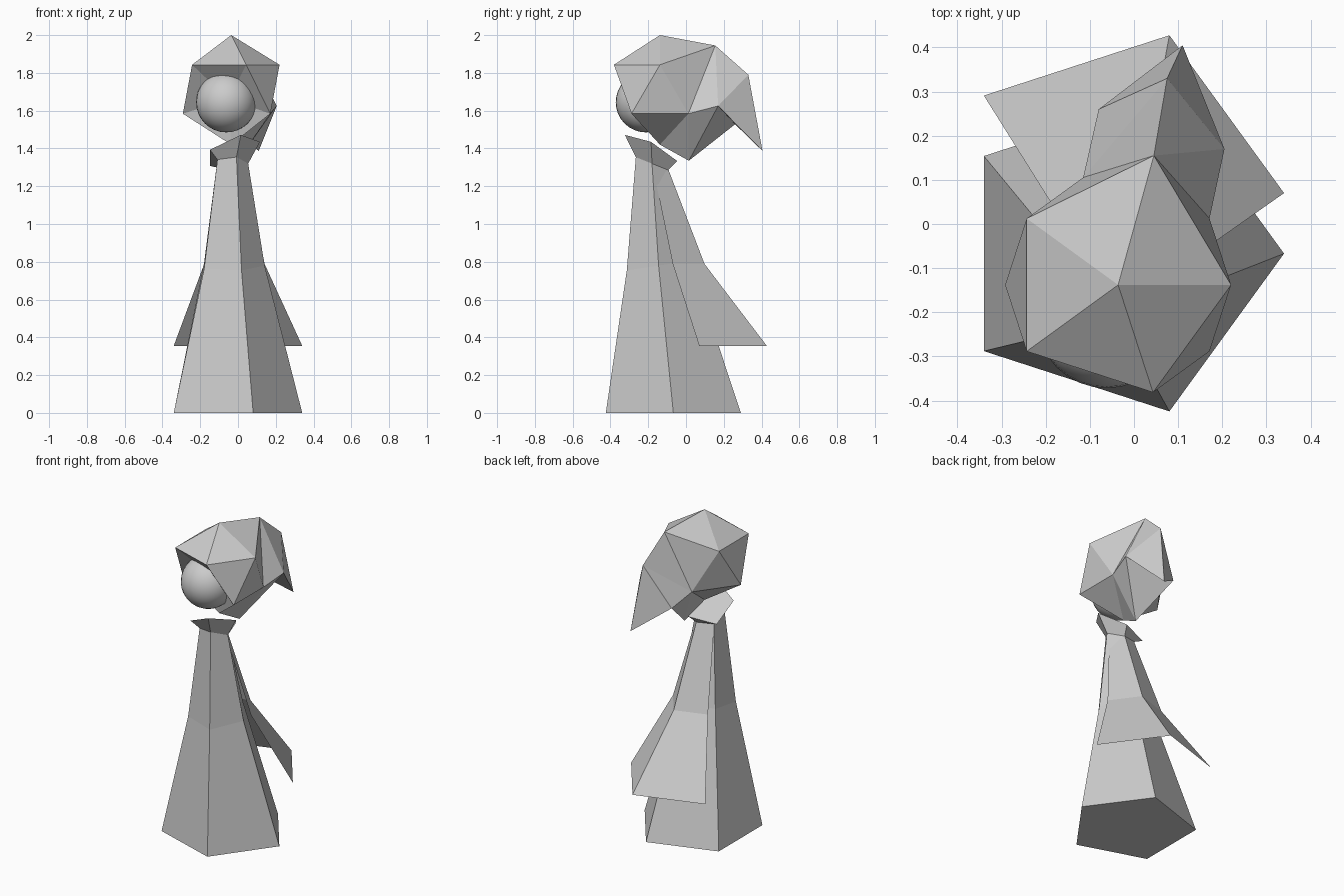
import bpy, bmesh, math

if "Cube" in bpy.data.objects:
    bpy.data.objects.remove(bpy.data.objects["Cube"])

grey = bpy.data.materials.new("plain_grey")
grey.diffuse_color = (0.6, 0.6, 0.6, 1)
grey.use_nodes = True
grey.node_tree.nodes["Principled BSDF"].inputs["Base Color"].default_value = grey.diffuse_color


def make(name, verts, faces, closed=True):
    bm = bmesh.new()
    vs = [bm.verts.new(v) for v in verts]
    for f in faces:
        bm.faces.new([vs[i] for i in f])
    if closed:
        bmesh.ops.recalc_face_normals(bm, faces=bm.faces)
    me = bpy.data.meshes.new(name)
    bm.to_mesh(me)
    bm.free()
    me.materials.append(grey)
    ob = bpy.data.objects.new(name, me)
    bpy.context.collection.objects.link(ob)
    return ob


def ring(cy, r, z, sx=0.0, sy=0.0, cx=-0.036, turn=0.0):
    """Five-sided ring, tilted by slopes sx and sy."""
    pts = []
    for i in range(5):
        a = math.tau * (i + turn) / 5
        dx, dy = r * math.cos(a), r * math.sin(a)
        pts.append((cx + dx, cy + dy, z + sx * dx + sy * dy))
    return pts


def loft(name, rings):
    """Closed five-sided solid through the rings."""
    verts = [p for r in rings for p in r]
    n = len(rings)
    faces = [tuple(range(5)), tuple(range(5 * n - 5, 5 * n))]
    for k in range(n - 1):
        for i in range(5):
            j = (i + 1) % 5
            faces.append((5*k + i, 5*k + j, 5*k + 5 + j, 5*k + 5 + i))
    return make(name, verts, faces)


# Body: tapering five-sided robe leaning forward
neck = ring(-0.18, 0.09, 1.32, 0, -0.4)
loft("body", [ring(-0.067, 0.376, 0), ring(-0.145, 0.177, 0.78, 0, 0.15), neck])

# Collar: flared and tilted
loft("collar", [neck, ring(-0.185, 0.146, 1.388, 0.32, -0.5, -0.03)])

# Cape: open sheet over the three rear corners
low, mid = ring(0.07, 0.376, 0.355), ring(-0.07, 0.177, 0.788)
cape = [(0.05, -0.165, 1.25), (-0.008, -0.092, 1.285), (-0.112, -0.125, 1.285)]
cape += mid[:3] + low[:3]
make("cape", cape, [(3*k + i, 3*k + 3 + i, 3*k + 4 + i, 3*k + 1 + i)
                    for k in range(2) for i in range(2)], closed=False)

# Head: icosahedron with a raised crown and a sunken eye socket
upper = ring(-0.138, 0.256, 1.843)
upper[1] = (0.045, 0.155, 1.945)
lower = ring(-0.138, 0.256, 1.584, turn=0.5)
lower[3] = (-0.05, -0.17, 1.66)
head = [(-0.036, -0.138, 2.0)] + upper + lower + [(-0.036, -0.138, 1.42)]
faces = []
for i in range(5):
    j = (i + 1) % 5
    faces += [(0, 1 + i, 1 + j), (1 + i, 6 + i, 1 + j)]
    if i > 0:  # the back is left open for the tuft
        faces += [(6 + i, 6 + j, 1 + j), (6 + i, 6 + j, 11)]

# Swept-back tuft: top, right, tip, left and throat corners
head += [(0.075, 0.33, 1.79), (0.205, 0.17, 1.625), (0.11, 0.405, 1.387),
         (-0.08, 0.26, 1.528), (0.0, 0.015, 1.335)]
faces += [(2, 12, 7), (7, 12, 15), (12, 14, 15), (2, 13, 12),
          (12, 13, 14), (2, 6, 13), (6, 16, 13), (7, 15, 16),
          (16, 15, 13), (13, 15, 14), (11, 6, 16), (11, 16, 7)]
make("head", head, faces)

# Eye: smooth ball in the socket
bpy.ops.mesh.primitive_uv_sphere_add(segments=32, ring_count=16, radius=0.16,
                                     location=(-0.062, -0.212, 1.645))
eye = bpy.context.object
eye.name = "eye"
eye.data.materials.append(grey)
bpy.ops.object.shade_smooth()
